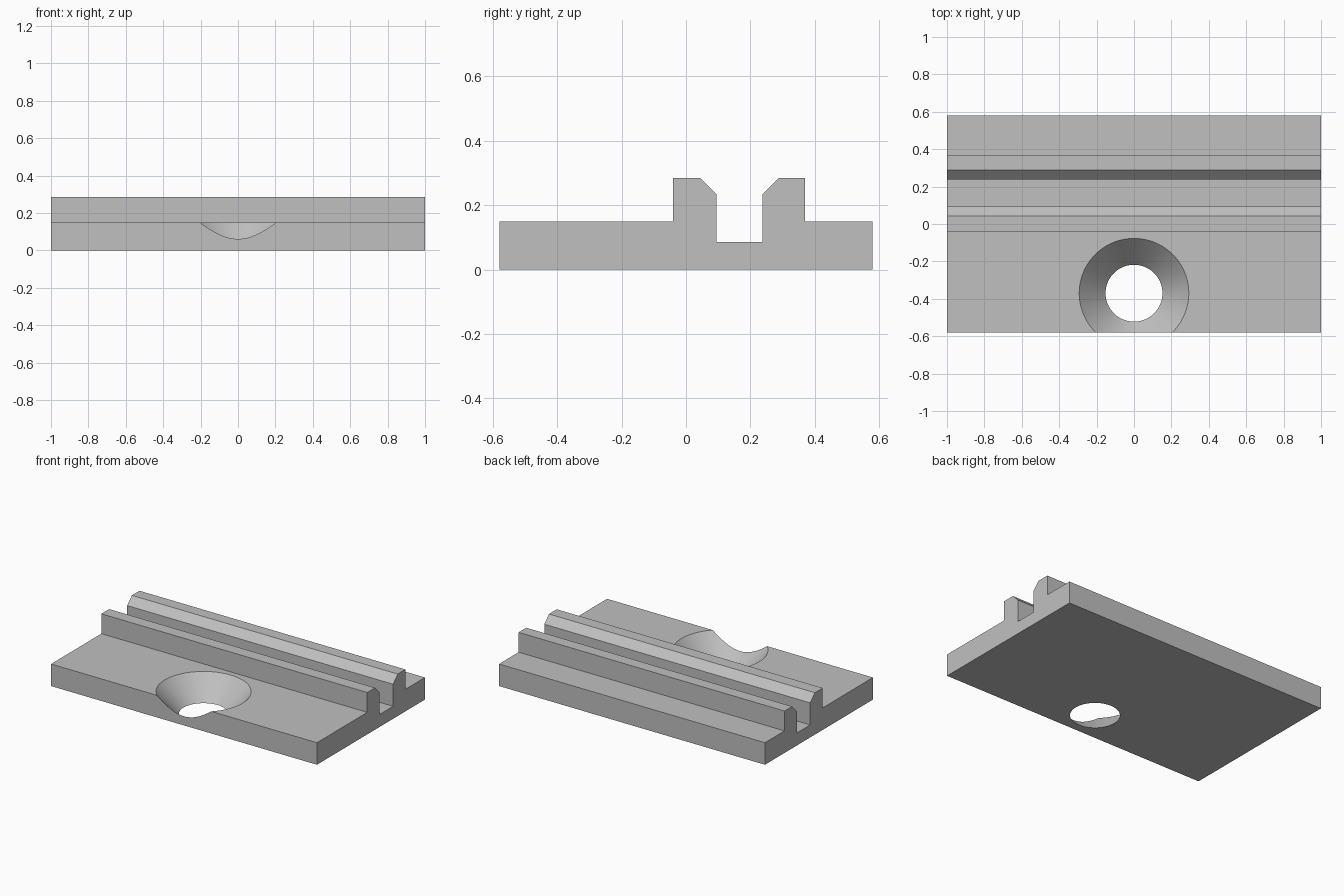
import bpy
import bmesh
import math

if "Cube" in bpy.data.objects:
    bpy.data.objects.remove(bpy.data.objects["Cube"], do_unlink=True)

# Single plain grey
grey = bpy.data.materials.new("plain grey")
grey.use_nodes = True
colour = (0.53, 0.53, 0.53, 1)
grey.diffuse_color = colour
grey.node_tree.nodes["Principled BSDF"].inputs["Base Color"].default_value = colour


def add_object(name, bm):
    bmesh.ops.recalc_face_normals(bm, faces=bm.faces)
    mesh = bpy.data.meshes.new(name)
    bm.to_mesh(mesh)
    bm.free()
    mesh.materials.append(grey)
    obj = bpy.data.objects.new(name, mesh)
    bpy.context.collection.objects.link(obj)
    return obj


# Base plate with two chamfered rails and a slot: side profile (y, z) swept along x
BACK, TOP, RAIL, SLOT = 0.58, 0.15, 0.285, 0.085
profile = [
    (-BACK, 0), (BACK, 0), (BACK, TOP),
    (0.37, TOP), (0.37, RAIL), (0.288, RAIL), (0.238, 0.235), (0.238, SLOT),
    (0.094, SLOT), (0.094, 0.235), (0.044, RAIL), (-0.04, RAIL), (-0.04, TOP),
    (-BACK, TOP),
]
bm = bmesh.new()
end = bm.faces.new([bm.verts.new((-1, y, z)) for y, z in profile])
swept = bmesh.ops.extrude_face_region(bm, geom=[end])["geom"]
bmesh.ops.translate(bm, vec=(2, 0, 0),
                    verts=[v for v in swept if isinstance(v, bmesh.types.BMVert)])
plate = add_object("railed_plate", bm)

# Countersunk hole that breaks through the front edge
LOW_R, HIGH_R, HOLE_Y, OVER = 0.152, 0.293, -0.37, 0.03
flare = (HIGH_R - LOW_R) / TOP * OVER
bm = bmesh.new()
bmesh.ops.create_cone(bm, cap_ends=True, segments=128, depth=TOP + 2 * OVER,
                      radius1=LOW_R - flare, radius2=HIGH_R + flare)
bmesh.ops.translate(bm, vec=(0, HOLE_Y, TOP / 2), verts=bm.verts)
cutter = add_object("countersink_cutter", bm)
cutter.hide_render = True

cut = plate.modifiers.new("countersink", "BOOLEAN")
cut.operation = "DIFFERENCE"
cut.solver = "EXACT"
cut.object = cutter
bpy.context.view_layer.objects.active = plate
plate.select_set(True)
bpy.ops.object.modifier_apply(modifier=cut.name)
bpy.data.objects.remove(cutter, do_unlink=True)

# Smooth the round wall, keep the edges crisp
bpy.ops.object.shade_smooth_by_angle(angle=math.radians(25))
